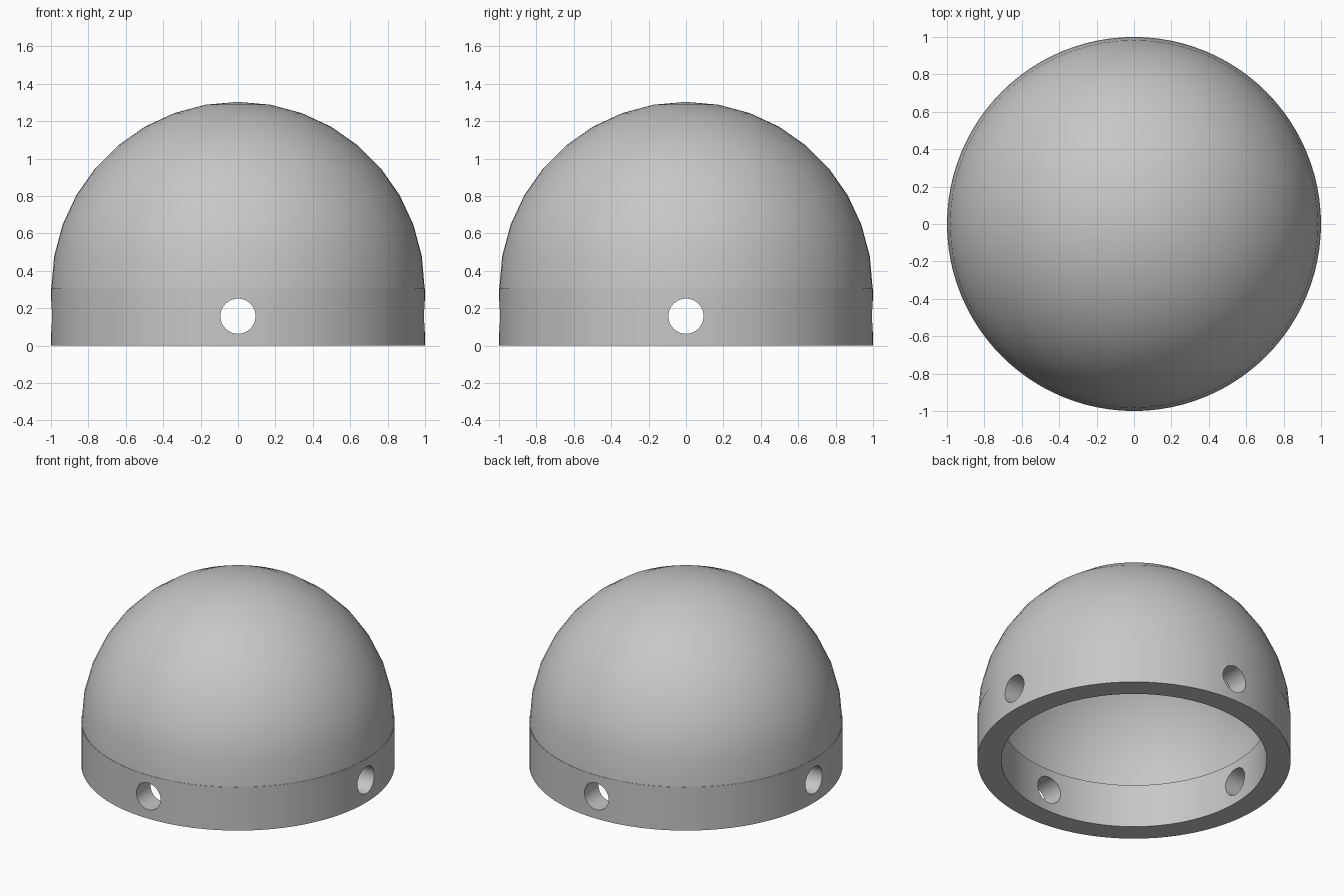
import bpy
import math

default_cube = bpy.data.objects.get("Cube")
if default_cube:
    bpy.data.objects.remove(default_cube, do_unlink=True)

COLLAR_OUT, COLLAR_IN = 1.0, 0.847   # thick collar radii
DOME_OUT, DOME_IN = 0.998, 0.94      # thinner dome radii
SEAM = 0.305                         # height where the collar meets the dome
HOLE_R, HOLE_Z = 0.094, 0.157
RINGS = 9

grey = bpy.data.materials.new("plain grey")
grey.use_nodes = True
grey.diffuse_color = (0.57, 0.57, 0.57, 1)
grey.node_tree.nodes["Principled BSDF"].inputs["Base Color"].default_value = (0.57, 0.57, 0.57, 1)


def lathe(name, profile, segments, closed=False, poles=()):
    """Revolve (radius, height) pairs around z; join the profile ends or fan them to poles."""
    n = len(profile)
    verts, faces = [], []
    for s in range(segments):
        a = 2 * math.pi * s / segments
        verts += [(r * math.cos(a), r * math.sin(a), z) for r, z in profile]
    first = len(verts)
    verts += [(0, 0, z) for z in poles]
    for s in range(segments):
        p, q = s * n, (s + 1) % segments * n
        for i in range(n if closed else n - 1):
            j = (i + 1) % n
            faces.append((p + i, p + j, q + j, q + i))
        if poles:
            faces += [(first, p, q), (first + 1, q + n - 1, p + n - 1)]
    mesh = bpy.data.meshes.new(name)
    mesh.from_pydata(verts, [], faces)
    mesh.materials.append(grey)
    obj = bpy.data.objects.new(name, mesh)
    bpy.context.collection.objects.link(obj)
    return obj


def make_active(obj):
    bpy.ops.object.select_all(action="DESELECT")
    obj.select_set(True)
    bpy.context.view_layer.objects.active = obj


def quarter_arc(radius):
    """Points from the seam up towards the apex."""
    steps = [i * math.pi / 2 / RINGS for i in range(RINGS)]
    return [(radius * math.cos(a), SEAM + radius * math.sin(a)) for a in steps]


# Thin hemispherical dome
dome = lathe("dome_shell", quarter_arc(DOME_OUT)[::-1] + quarter_arc(DOME_IN), 72,
             poles=(SEAM + DOME_OUT, SEAM + DOME_IN))

# Thick straight collar below it, with an inner ledge at the seam
collar = lathe("base_collar", [(COLLAR_OUT, SEAM), (COLLAR_OUT, 0),
                               (COLLAR_IN, 0), (COLLAR_IN, SEAM)], 96, closed=True)

# Round holes through the collar along both horizontal axes
for name, rotation in (("side_hole_cutter", (0, math.pi / 2, 0)),
                       ("front_hole_cutter", (math.pi / 2, 0, 0))):
    bpy.ops.mesh.primitive_cylinder_add(vertices=48, radius=HOLE_R, depth=2.6,
                                        location=(0, 0, HOLE_Z), rotation=rotation)
    cutter = bpy.context.object
    cutter.name = name
    cutter.hide_render = True
    cutter.data.materials.append(grey)
    cut = collar.modifiers.new(name, "BOOLEAN")
    cut.operation = "DIFFERENCE"
    cut.solver = "EXACT"
    cut.object = cutter
    make_active(collar)
    bpy.ops.object.modifier_apply(modifier=cut.name)
    bpy.data.objects.remove(cutter, do_unlink=True)

# Smooth walls, crisp rims and hole edges
for part in (dome, collar):
    make_active(part)
    bpy.ops.object.shade_smooth_by_angle(angle=math.radians(30))
